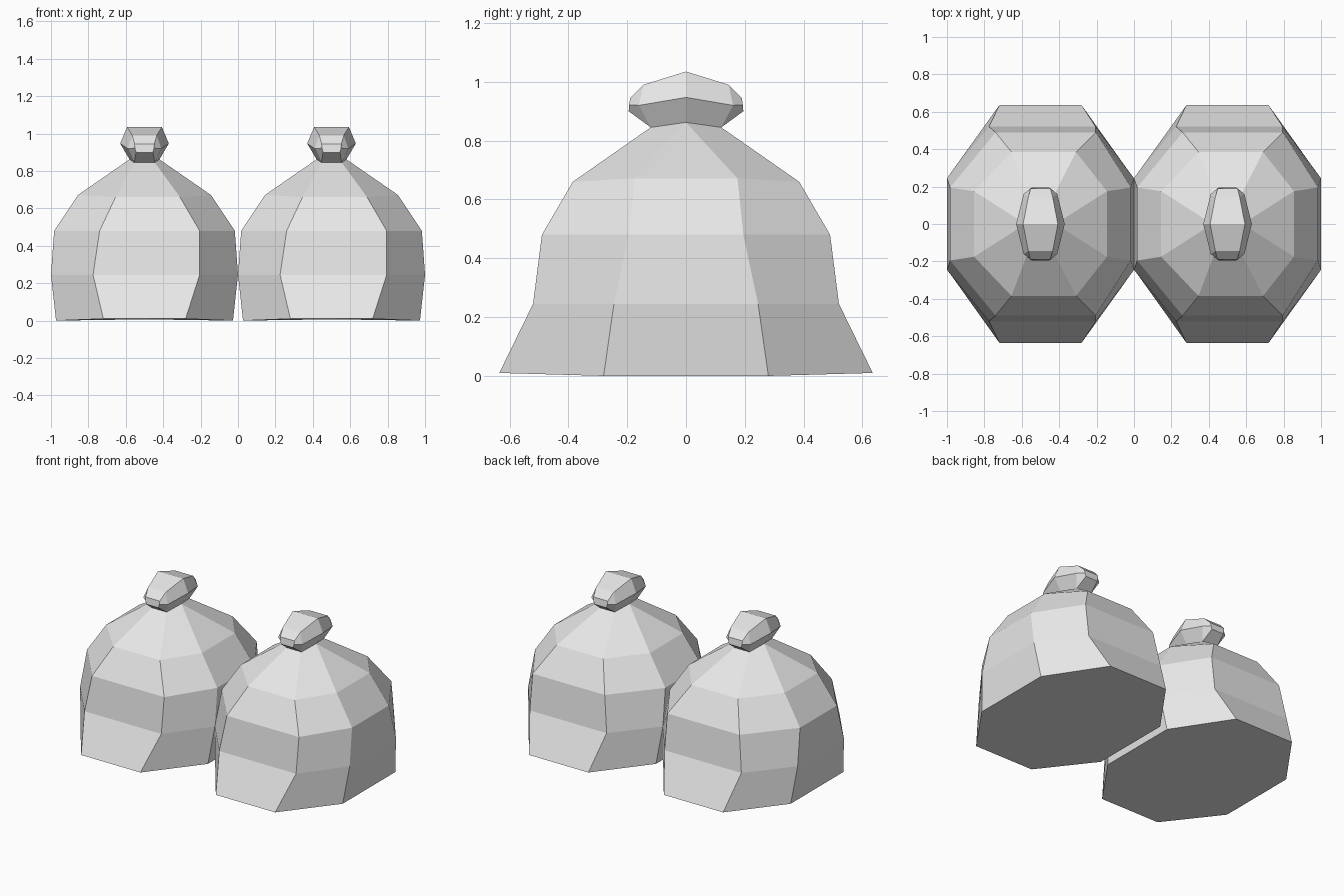
import bpy, bmesh

if "Cube" in bpy.data.objects:
    bpy.data.objects.remove(bpy.data.objects["Cube"])

grey = bpy.data.materials.new("light_grey")
grey.diffuse_color = (0.8, 0.8, 0.8, 1)
grey.use_nodes = True
grey.node_tree.nodes["Principled BSDF"].inputs["Base Color"].default_value = grey.diffuse_color


def loft(name, rings, x, caps, closed_rows=None):
    """Skin a list of equal-length closed rings; closed_rows(i, j) says which quads to keep."""
    bm = bmesh.new()
    loops = [[bm.verts.new(p) for p in ring] for ring in rings]
    n = len(rings[0])
    for i in range(len(loops) - 1):
        for j in range(n):
            if closed_rows and not closed_rows(i, j):
                continue
            k = (j + 1) % n
            bm.faces.new((loops[i][j], loops[i][k], loops[i + 1][k], loops[i + 1][j]))
    for c in caps:
        bm.faces.new(loops[c])
    bmesh.ops.remove_doubles(bm, verts=bm.verts, dist=0.0005)
    bmesh.ops.recalc_face_normals(bm, faces=bm.faces)
    me = bpy.data.meshes.new(name)
    bm.to_mesh(me)
    bm.free()
    me.materials.append(grey)
    ob = bpy.data.objects.new(name, me)
    ob.location.x = x
    bpy.context.collection.objects.link(ob)


def octagon(left, right, y, z_end, side, half, z_side):
    """Eight-sided ring: flat front and back ends, flat left and right sides."""
    return [(left, -y, z_end), (right, -y, z_end),
            (side, -half, z_side), (side, half, z_side),
            (right, y, z_end), (left, y, z_end),
            (-side, half, z_side), (-side, -half, z_side)]


# sack body, bottom to neck
body = [octagon(*r) for r in (
    (-0.22, 0.22, 0.635, 0.01, 0.473, 0.28, 0.0),
    (-0.275, 0.295, 0.52, 0.245, 0.5, 0.245, 0.245),
    (-0.24, 0.295, 0.49, 0.48, 0.483, 0.195, 0.48),
    (-0.155, 0.19, 0.385, 0.66, 0.355, 0.175, 0.672),
    (-0.055, 0.055, 0.12, 0.845, 0.08, 0.0, 0.862))]


# tied knob: hexagonal sections from front to back, given as (half width, y, z)
half = [
    [(0.045, 0.195, 0.9), (0.051, 0.193, 0.922), (0.053, 0.19, 0.945)],
    [(0.055, 0.12, 0.845), (0.09, 0.16, 0.92), (0.065, 0.145, 0.99)],
    [(0.08, 0.0, 0.862), (0.13, 0.0, 0.947), (0.093, 0.0, 1.035)]]


def section(pts, s):
    return [(w, s * y, z) for w, y, z in pts] + [(-w, s * y, z) for w, y, z in reversed(pts)]


knob = [section(p, -1) for p in half] + [section(p, 1) for p in half[1::-1]]

for side, x in (("left", -0.5), ("right", 0.5)):
    loft(side + "_sack_body", body, x, [0])
    # underside stays open where the knob grows out of the neck
    loft(side + "_sack_knob", knob, x, [0, -1],
         lambda i, j: not (j == 5 and i in (1, 2)))
